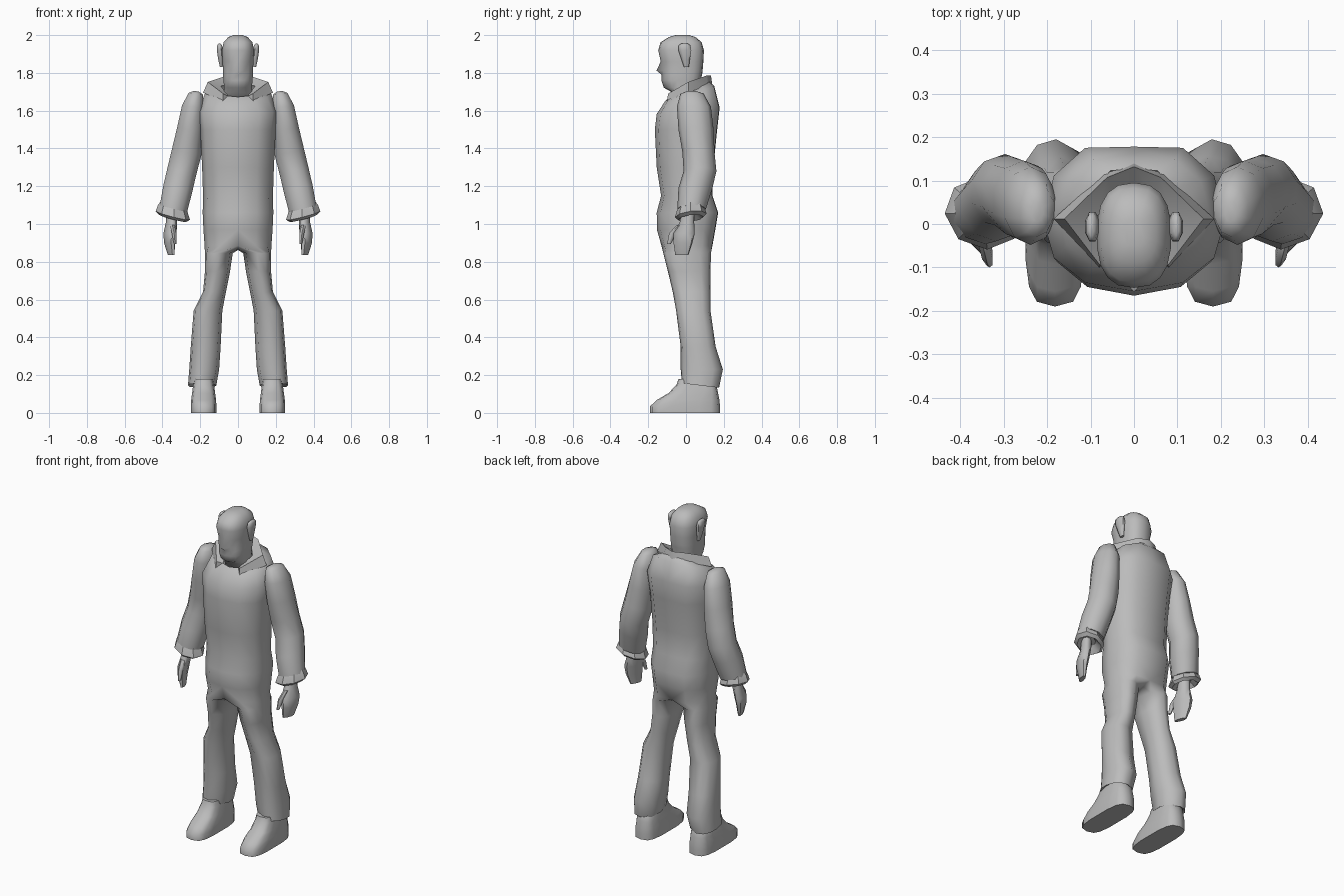
import bpy, bmesh, math

if "Cube" in bpy.data.objects:
    bpy.data.objects.remove(bpy.data.objects["Cube"])

grey = bpy.data.materials.new("plain grey")
grey.diffuse_color = (0.5, 0.5, 0.5, 1)
grey.use_nodes = True
grey.node_tree.nodes["Principled BSDF"].inputs["Base Color"].default_value = grey.diffuse_color


def spow(v, e):
    return math.copysign(abs(v) ** e, v)


def ring(cx, cy, z, rx, ry, angles, tx=0, ty=0, e=1.0, rot=0):
    """Cross-section around (cx, cy, z), sloped by tx / ty."""
    pts = []
    for a in angles:
        a = math.radians(a)
        u, v = rx * spow(math.cos(a), e), ry * spow(math.sin(a), e)
        r = math.radians(rot)
        x, y = u * math.cos(r) - v * math.sin(r), u * math.sin(r) + v * math.cos(r)
        pts.append((cx + x, cy + y, z + tx * x + ty * y))
    return pts


def full(n):
    return [360 * (k + 0.5) / n for k in range(n)]


def bridge(bm, a, b, closed=True):
    n = len(a)
    for i in range(n if closed else n - 1):
        j = (i + 1) % n
        bm.faces.new((a[i], a[j], b[j], b[i]))


def finish(name, bm, mirror=False, angle=50):
    bmesh.ops.recalc_face_normals(bm, faces=bm.faces[:])
    me = bpy.data.meshes.new(name)
    bm.to_mesh(me)
    bm.free()
    me.materials.append(grey)
    ob = bpy.data.objects.new(name, me)
    bpy.context.collection.objects.link(ob)
    bpy.ops.object.select_all(action='DESELECT')
    ob.select_set(True)
    bpy.context.view_layer.objects.active = ob
    bpy.ops.object.shade_smooth_by_angle(angle=math.radians(angle))
    if mirror:
        m = ob.modifiers.new("Mirror", 'MIRROR')
        m.use_clip = True
        m.merge_threshold = 0.0005
    return ob


def loft(name, rings, mirror=False, angle=60):
    bm = bmesh.new()
    rows = [[bm.verts.new(p) for p in r] for r in rings]
    for a, b in zip(rows, rows[1:]):
        bridge(bm, a, b)
    bm.faces.new(rows[0])
    bm.faces.new(rows[-1])
    return finish(name, bm, mirror, angle)


# Coverall: half torso with a flat back that splits into a leg, then mirrored
half = [-90 + 30 * k for k in range(7)]
torso = [(1.715, .10, -.085, .125, .4), (1.69, .175, -.11, .15, .3),
         (1.60, .21, -.155, .178, .1), (1.50, .20, -.165, .165, 0),
         (1.30, .19, -.155, .145, 0), (1.15, .185, -.132, .14, 0),
         (1.06, .187, -.155, .17, 0), (.97, .183, -.154, .155, 0),
         (.885, .177, -.13, .14, 0)]
legs = [(.845, .028, .175, -.12, .132), (.75, .042, .175, -.096, .13),
        (.64, .064, .185, -.07, .13), (.54, .083, .235, -.052, .13),
        (.35, .092, .25, -.028, .157), (.23, .10, .258, -.028, .195),
        (.145, .115, .265, -.022, .175), (.165, .14, .235, .01, .14)]
bm = bmesh.new()
rows = []
for z, rx, y0, y1, t in torso:
    cy, ry = (y0 + y1) / 2, (y1 - y0) / 2
    row = []
    for x, y, zz in ring(0, cy, z, rx, ry, half, ty=t, e=.9):
        if y > cy:
            y = min(cy + (y - cy) * 1.12, y1)
        row.append(bm.verts.new((x if x > 1e-4 else 0, y, zz)))
    rows.append(row)
for a, b in zip(rows, rows[1:]):
    bridge(bm, a, b, closed=False)
prev = rows[-1] + [bm.verts.new(p) for p in ((0, .08, .87), (0, 0, .862), (0, -.075, .868))]
for z, x0, x1, y0, y1 in legs:
    pts = ring((x0 + x1) / 2, (y0 + y1) / 2, z, (x1 - x0) / 2, (y1 - y0) / 2,
               half + [140, 180, 220], e=.85, ty=-.12 if z < .2 else 0)
    cur = [bm.verts.new(p) for p in pts]
    bridge(bm, prev, cur)
    prev = cur
finish("coverall", bm, mirror=True, angle=85)

# Sleeves with rounded shoulders and a bent elbow
sleeve = [(.222, .03, 1.703, .014, .025, .1), (.224, .032, 1.69, .04, .062, .1),
          (.238, .042, 1.62, .062, .09, .1), (.254, .053, 1.50, .072, .093, .15),
          (.272, .066, 1.38, .082, .085, .2), (.297, .074, 1.28, .08, .087, .25),
          (.318, .05, 1.19, .08, .09, .25), (.342, .03, 1.08, .076, .076, .25)]
loft("sleeve", [ring(x, y, z, rx, ry, full(10), tx=t) for x, y, z, rx, ry, t in sleeve],
     mirror=True, angle=70)

# Flared cuffs
cuff = [(1.10, .068), (1.08, .08), (1.045, .092), (1.03, .074), (1.06, .04)]
loft("cuff", [ring(.345, .025, z, r, r * .9, full(8), tx=.25, ty=.1, rot=20) for z, r in cuff],
     mirror=True, angle=35)

# Hands and thumbs
hand = [(.352, .012, 1.08, .028, .034), (.352, .005, 1.01, .028, .04),
        (.36, -.01, .95, .031, .06), (.362, -.016, .90, .026, .054),
        (.354, -.022, .835, .014, .038)]
loft("hand", [ring(x, y, z, rx, ry, full(8), rot=-20) for x, y, z, rx, ry in hand], mirror=True)
thumb = [(.348, -.03, .995, .014, .02), (.338, -.07, .95, .014, .02), (.333, -.09, .895, .008, .01)]
loft("thumb", [ring(x, y, z, rx, ry, full(6)) for x, y, z, rx, ry in thumb], mirror=True)

# Shoes
shoe = [(0, -.19, .18, .069), (.035, -.19, .18, .069), (.068, -.155, .177, .067),
        (.105, -.092, .17, .062), (.15, -.05, .16, .056), (.18, -.04, .13, .05)]
loft("shoe", [ring(.182, (a + b) / 2, z, r, (b - a) / 2, full(14), e=.6) for z, a, b, r in shoe],
     mirror=True)

# Head and neck; the last value pushes the centre line forward for nose and lips
head = [(1.64, .075, -.05, .07, 0), (1.695, .078, -.07, .075, 0), (1.722, .074, -.112, .075, .006),
        (1.76, .078, -.125, .078, .005), (1.79, .08, -.125, .085, .004),
        (1.812, .08, -.126, .088, .03), (1.86, .083, -.128, .092, .006),
        (1.92, .086, -.147, .095, 0), (1.962, .077, -.135, .083, 0),
        (1.99, .052, -.09, .05, 0), (2.0, .022, -.055, .015, 0)]
rings = []
for z, r, a, b, push in head:
    pts = ring(0, (a + b) / 2, z, r, (b - a) / 2, full(18), e=.8)
    rings.append([(x, y - (push if abs(x) < .005 and y < -.02 else 0), zz) for x, y, zz in pts])
loft("head", rings, angle=85)

# Ears, leaning outward and wider at the top
ear = [(1.83, .002, .008, .014), (1.87, -.002, .014, .024), (1.92, -.006, .018, .037),
       (1.945, -.008, .014, .034), (1.955, -.008, .006, .02)]
loft("ear", [ring(.088 + (z - 1.825) * .08, y, z, rx, ry, full(8)) for z, y, rx, ry in ear], mirror=True)

# Folded collar, open at the front: outer edge, crest, inner edge
outer = [(0, .14, 1.735), (.07, .115, 1.735), (.185, .012, 1.695), (.08, -.10, 1.65)]
crest = [(0, .132, 1.785), (.062, .107, 1.785), (.16, .012, 1.752), (.078, -.095, 1.69)]
inner = [(0, .085, 1.74), (.045, .07, 1.74), (.09, .01, 1.73), (.05, -.07, 1.675)]
bm = bmesh.new()
rows = [[bm.verts.new(p) for p in r] for r in (outer, crest, inner)]
for a, b in zip(rows, rows[1:]):
    bridge(bm, a, b, closed=False)
bm.faces.new([r[-1] for r in rows])
finish("collar", bm, mirror=True, angle=30)
